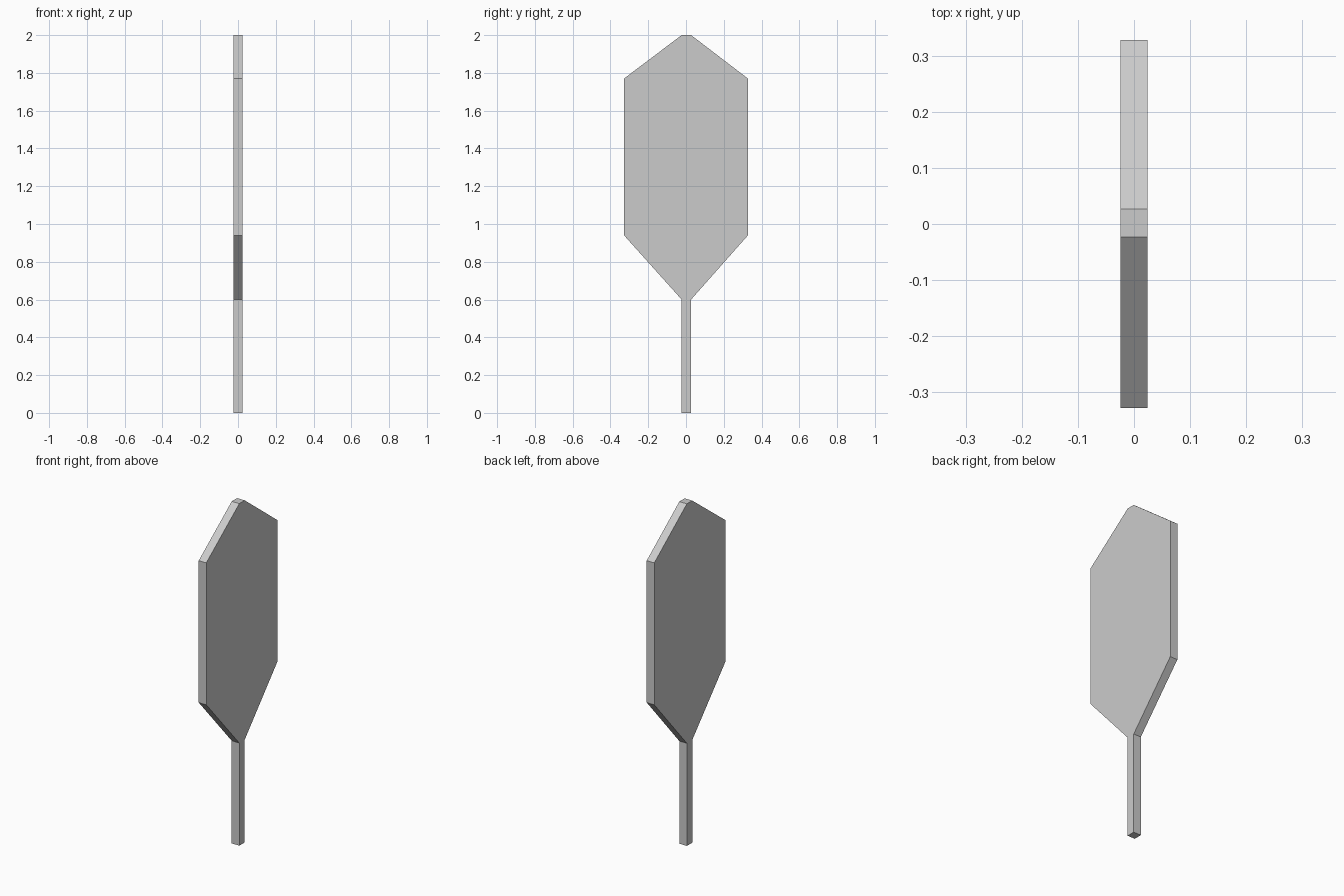
import bpy, bmesh

if "Cube" in bpy.data.objects:
    bpy.data.objects.remove(bpy.data.objects["Cube"])

# Paddle outline in (y, z): thin handle flaring into a six-sided blade
C, W, B, T = 0.002, 0.025, 0.328, 0.0245  # handle offset, handle half width, blade half width, half thickness
right = [(C + W, 0), (C + W, 0.60), (B, 0.94), (B, 1.77), (C + W, 2.0)]
left = [(C - W, 2.0), (-B, 1.77), (-B, 0.94), (C - W, 0.60), (C - W, 0)]

# Extrude the outline through its thickness
bm = bmesh.new()
face = bm.faces.new([bm.verts.new((-T, y, z)) for y, z in right + left])
ext = bmesh.ops.extrude_face_region(bm, geom=[face], use_keep_orig=True)
moved = [v for v in ext["geom"] if isinstance(v, bmesh.types.BMVert)]
bmesh.ops.translate(bm, verts=moved, vec=(2 * T, 0, 0))
bmesh.ops.recalc_face_normals(bm, faces=bm.faces[:])

mesh = bpy.data.meshes.new("paddle")
bm.to_mesh(mesh)
bm.free()
bpy.context.collection.objects.link(bpy.data.objects.new("paddle", mesh))
